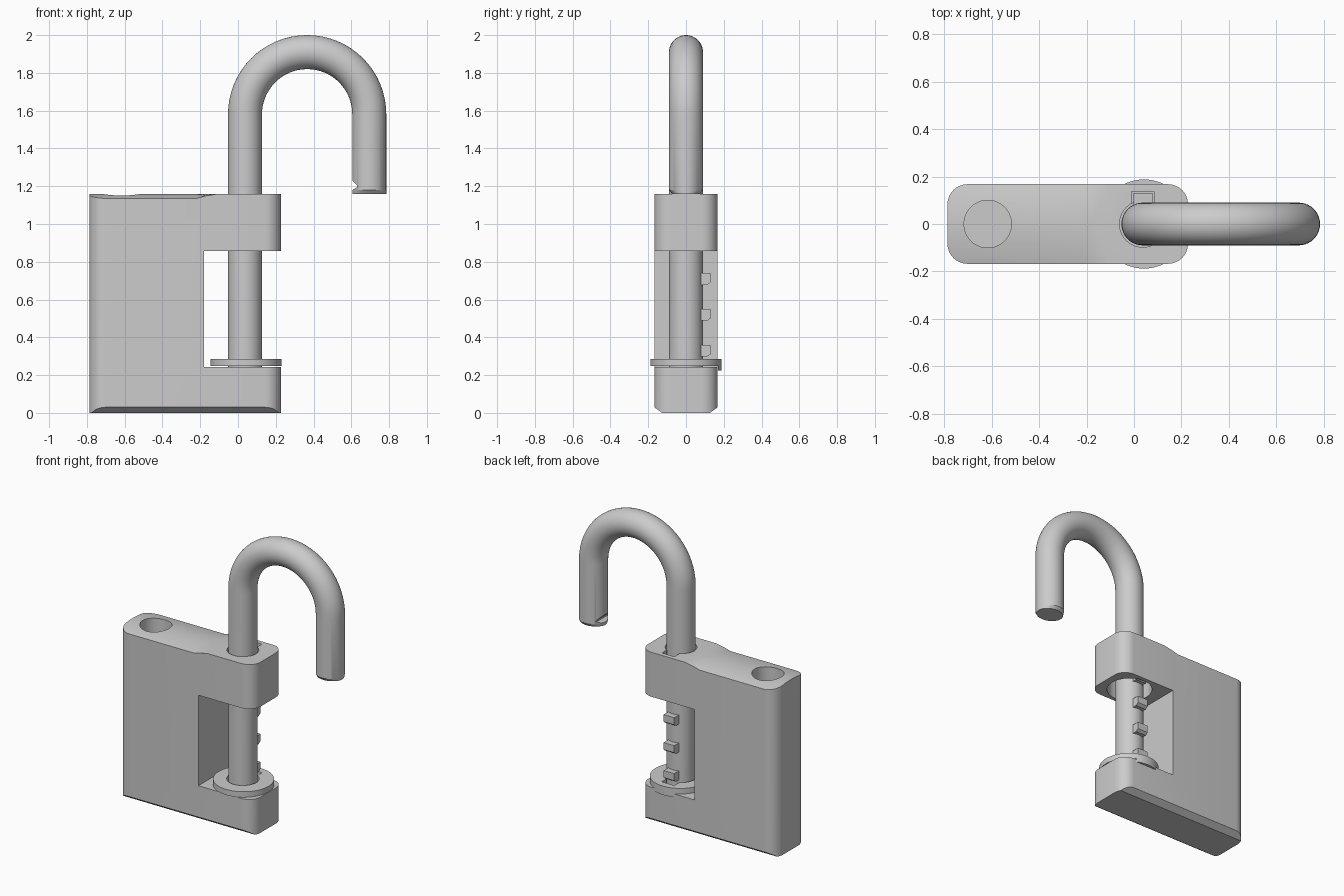
import bpy, bmesh, math
from mathutils import Vector

if "Cube" in bpy.data.objects:
    bpy.data.objects.remove(bpy.data.objects["Cube"])

SX = 0.037          # x of the long shackle leg
ROD = 0.09          # rod radius


def loft(name, rings):
    """Skin a list of equal-length point rings and cap both ends."""
    bm = bmesh.new()
    vs = [[bm.verts.new(p) for p in ring] for ring in rings]
    n = len(rings[0])
    for a, b in zip(vs, vs[1:]):
        for i in range(n):
            j = (i + 1) % n
            bm.faces.new((a[i], a[j], b[j], b[i]))
    bm.faces.new(vs[0])
    bm.faces.new(vs[-1])
    bmesh.ops.recalc_face_normals(bm, faces=bm.faces)
    me = bpy.data.meshes.new(name)
    bm.to_mesh(me)
    bm.free()
    ob = bpy.data.objects.new(name, me)
    bpy.context.collection.objects.link(ob)
    return ob


def rounded(x0, x1, y0, y1, r, n=8):
    pts = []
    for k, (cx, cy) in enumerate([(x1 - r, y1 - r), (x0 + r, y1 - r), (x0 + r, y0 + r), (x1 - r, y0 + r)]):
        for i in range(n + 1):
            a = math.pi / 2 * (k + i / n)
            pts.append((cx + r * math.cos(a), cy + r * math.sin(a)))
    return pts


def circle(cx, r, n=48):
    return [(cx + r * math.cos(2 * math.pi * i / n), r * math.sin(2 * math.pi * i / n)) for i in range(n)]


def prism(name, pts, z0, z1):
    return loft(name, [[(x, y, z) for x, y in pts] for z in (z0, z1)])


def box(name, x0, x1, y0, y1, z0, z1):
    return prism(name, [(x0, y0), (x1, y0), (x1, y1), (x0, y1)], z0, z1)


def activate(ob):
    bpy.ops.object.select_all(action='DESELECT')
    ob.select_set(True)
    bpy.context.view_layer.objects.active = ob


def boolean(ob, cutter, op='DIFFERENCE'):
    activate(ob)
    m = ob.modifiers.new('bool', 'BOOLEAN')
    m.object, m.operation, m.solver = cutter, op, 'EXACT'
    bpy.ops.object.modifier_apply(modifier=m.name)
    bpy.data.objects.remove(cutter)


def smooth(ob):
    activate(ob)
    bpy.ops.object.shade_smooth_by_angle(angle=math.radians(25))


# Body: rounded block with chamfered bottom edges
body = prism('lock_body', rounded(-0.787, 0.228, -0.168, 0.168, 0.085), 0, 1.16)
sec = [(-0.125, -0.001), (0.125, -0.001), (0.2, 0.053), (0.2, 1.3), (-0.2, 1.3), (-0.2, 0.053)]
boolean(body, loft('bottom_chamfer', [[(x, y, z) for y, z in sec] for x in (-1, 1)]), 'INTERSECT')

# Window for the rod
window = [(-0.18, 0.243), (0.5, 0.243), (0.5, 0.858), (-0.18, 0.858)]
boolean(body, loft('window_cut', [[(x, y, z) for x, z in window] for y in (-0.4, 0.4)]))


# Crowned top on the wide side, fading out toward the rod
def crown(x, sag, base):
    ys = [-0.2 + 0.4 * i / 16 for i in range(17)]
    return [(x, y, base - sag * (y / 0.168) ** 2) for y in ys] + [(x, 0.2, 1.4), (x, -0.2, 1.4)]


boolean(body, loft('crown_cut', [crown(-0.95, 0.023, 1.159), crown(-0.22, 0.023, 1.159),
                                 crown(-0.17, 0.012, 1.161), crown(-0.08, 0.0, 1.165)]))

# Toe socket, rod bore, tooth slot and counterbore
boolean(body, prism('socket_cut', circle(-0.617, 0.1), 0.8, 1.3))
boolean(body, prism('bore_cut', circle(SX, 0.098), 0.08, 1.3))
boolean(body, box('slot_cut', SX - 0.047, SX + 0.047, 0, 0.138, 0.7, 1.3))
boolean(body, prism('counterbore_cut', circle(SX, 0.142), 0.7, 1.0))
smooth(body)

# Shackle: hooked rod swept along a path
R, ZC, CX = 0.329, 1.581, SX + 0.329
path = [(Vector((SX, 0, 0.1)), 0, 1)]
for i in range(33):
    a = math.pi * i / 32
    path.append((Vector((CX - R * math.cos(a), 0, ZC + R * math.sin(a))), a, 1))
path.append((Vector((CX + R, 0, 1.18)), math.pi, 1))
path.append((Vector((CX + R, 0, 1.16)), math.pi, 0.82))
rings = []
for p, a, sy in path:
    side = Vector((-math.cos(a), 0, math.sin(a)))
    rings.append([p + side * x + Vector((0, y * sy, 0)) for x, y in circle(0, ROD, 40)])
shackle = loft('shackle', rings)

# Locking notch on the inner side of the toe
notch = [(0.58, 1.255), (0.631, 1.205), (0.631, 1.195), (0.58, 1.165)]
boolean(shackle, loft('notch_cut', [[(x, y, z) for x, z in notch] for y in (-0.2, 0.2)]))
smooth(shackle)

# Teeth along the back of the rod
for k in range(4):
    z = 0.33 + 0.19 * k
    prof = [(0.06, z - 0.032), (0.112, z - 0.032), (0.131, z - 0.018), (0.131, z + 0.03), (0.06, z + 0.03)]
    loft(f'tooth_{k + 1}', [[(x, y, zz) for y, zz in prof] for x in (SX - 0.04, SX + 0.04)])

# Collar ring with tooth slot and a tab hanging over the back
collar = prism('collar', circle(SX + 0.005, 0.188, 64), 0.225, 0.285)
boolean(collar, box('under_cut', -0.4, 0.4, -0.4, 0.12, 0.1, 0.247))
boolean(collar, box('under_back_cut', -0.4, 0.4, 0, 0.17, 0.1, 0.247))
boolean(collar, prism('collar_bore', circle(SX, 0.1), 0.1, 0.4))
boolean(collar, box('collar_slot', SX - 0.047, SX + 0.047, 0, 0.14, 0.1, 0.4))
smooth(collar)
